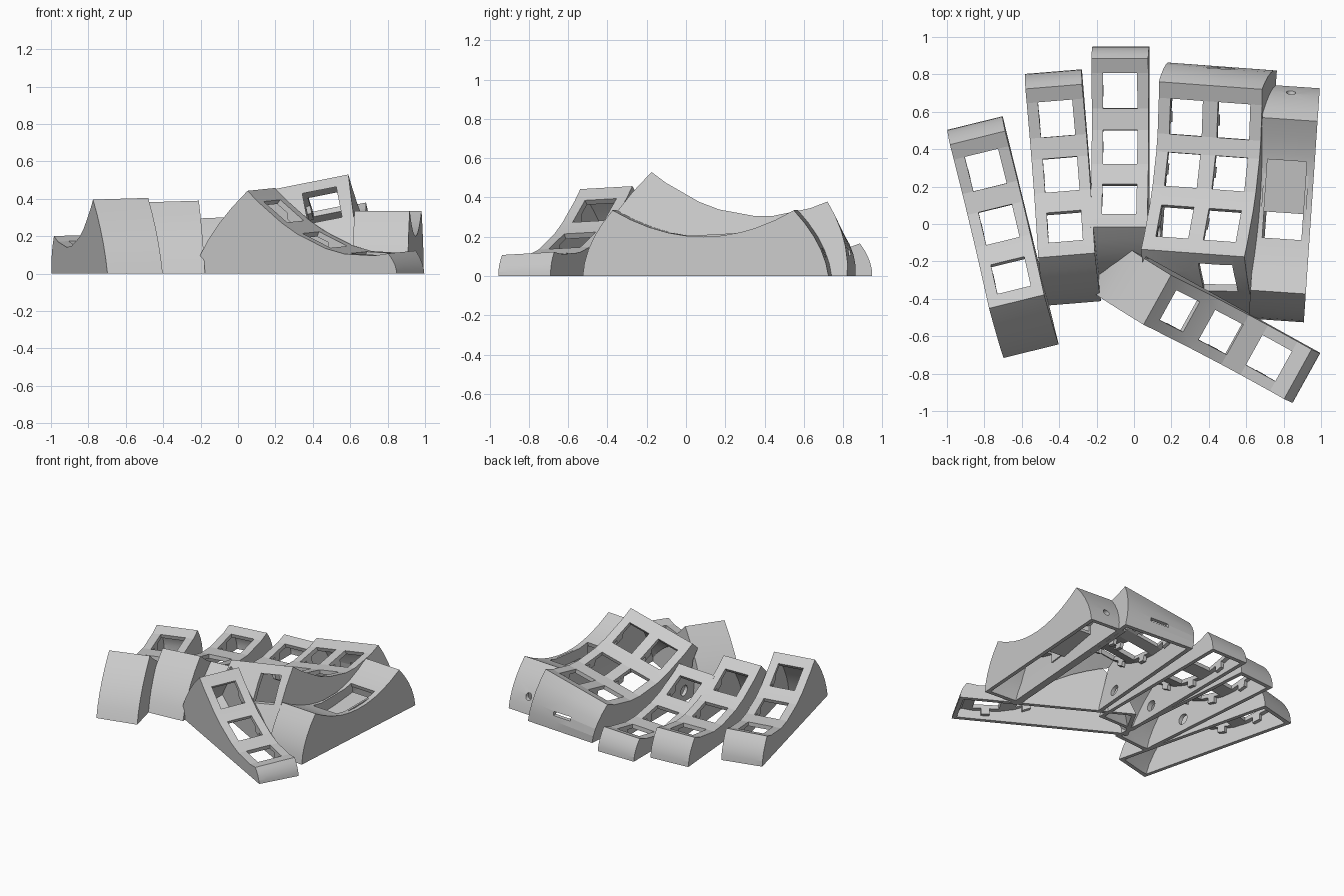
import bpy, bmesh
from math import radians, sin, cos
from mathutils import Matrix, Vector

if "Cube" in bpy.data.objects:
    bpy.data.objects.remove(bpy.data.objects["Cube"])

# Single light grey plastic
grey = bpy.data.materials.new("light_grey_plastic")
grey.use_nodes = True
COLOR = (0.6, 0.6, 0.6, 1)
grey.diffuse_color = COLOR
grey.node_tree.nodes["Principled BSDF"].inputs["Base Color"].default_value = COLOR

WALL = 0.03
STEPS = 5


class Frame:
    """Places one key column: x across, s along, z up, leaning by roll."""

    def __init__(self, origin, angle, roll, front, back, sag):
        self.origin, self.angle, self.roll = origin, radians(angle), roll
        self.front, self.back, self.sag = front, back, sag

    def height(self, s):
        (sf, zf), (sb, zb) = self.front, self.back
        t = (s - sf) / (sb - sf)
        return zf + (zb - zf) * t - self.sag * 4 * t * (1 - t)

    def place(self, x, s, z, weight=1):
        z += self.roll * x * weight
        x -= self.roll * z
        c, n = cos(self.angle), sin(self.angle)
        return Vector((self.origin[0] + x * c - s * n,
                       self.origin[1] + x * n + s * c, z))

    def block(self, bm, x, s, drop):
        """Box hanging below the top surface, given as ranges."""
        for v in bmesh.ops.create_cube(bm, size=1)["verts"]:
            px, ps, pd = (r[0] if c < 0 else r[1] for r, c in zip((x, s, drop), v.co))
            v.co = self.place(px, ps, self.height(ps) - pd)


def wall_points(top, foot):
    """Bulging end wall from the foot up to just below the top edge."""
    s_top, z_top = top
    side = 1 if foot > s_top else -1
    points = []
    for i in range(STEPS):
        t = i / STEPS
        s = foot + (s_top - foot) * t + side * 0.4 * z_top * t * (1 - t)
        points.append((s, z_top * t, t))
    return points


def new_object(name, mesh):
    obj = bpy.data.objects.new(name, mesh)
    bpy.context.scene.collection.objects.link(obj)
    return obj


def bake(obj):
    """Replace the mesh by its modified result."""
    graph = bpy.context.evaluated_depsgraph_get()
    mesh = bpy.data.meshes.new_from_object(obj.evaluated_get(graph))
    obj.modifiers.clear()
    obj.data = mesh


def column(name, frame, feet, xs, holes, extra=()):
    """Hollow open-bottomed shell with square openings in its curved top."""
    cuts = {frame.front[0], frame.back[0], *extra}
    for centre, half in holes:
        cuts |= {centre - half, centre + half}
    top = [(s, frame.height(s), 1) for s in sorted(cuts)]
    profile = (wall_points(frame.front, feet[0]) + top
               + wall_points(frame.back, feet[1])[::-1])

    bm = bmesh.new()
    rows = [[bm.verts.new(frame.place(x, *p)) for p in profile] for x in xs]
    for i in range(len(xs) - 1):
        for j in range(len(profile) - 1):
            on_top = profile[j][2] == 1 and profile[j + 1][2] == 1
            mid = (profile[j][0] + profile[j + 1][0]) / 2
            opened = any(abs(mid - c) < h for c, h in holes)
            if not (on_top and opened and i % 2 == 1):
                bm.faces.new((rows[i][j], rows[i + 1][j],
                              rows[i + 1][j + 1], rows[i][j + 1]))
    bm.faces.new(rows[0])
    bm.faces.new(rows[-1][::-1])
    bmesh.ops.recalc_face_normals(bm, faces=bm.faces)
    mesh = bpy.data.meshes.new(name)
    bm.to_mesh(mesh)
    bm.free()
    mesh.materials.append(grey)
    obj = new_object(name, mesh)
    mod = obj.modifiers.new("thickness", 'SOLIDIFY')
    mod.thickness, mod.offset, mod.use_even_offset = WALL, -1, True
    bake(obj)
    for v in obj.data.vertices:
        if v.co.z < 0.005:
            v.co.z = 0
    return obj


def clips(name, frame, xs, holes):
    """Small lugs under the plate on both sides of every opening."""
    bm = bmesh.new()
    for i in range(1, len(xs) - 1, 2):
        for centre, half in holes:
            for x, side in ((xs[i], -1), (xs[i + 1], 1)):
                edge = sorted((x, x + side * 0.025))
                frame.block(bm, edge, (centre - 0.03, centre + 0.03), (0.07, 0.02))
    finish_parts(name, bm)


def finish_parts(name, bm):
    bmesh.ops.recalc_face_normals(bm, faces=bm.faces)
    mesh = bpy.data.meshes.new(name)
    bm.to_mesh(mesh)
    bm.free()
    mesh.materials.append(grey)
    return new_object(name, mesh)


def cut(objs, matrix, round_shape=False):
    """Subtract a unit box or unit cylinder shaped by the matrix."""
    bm = bmesh.new()
    if round_shape:
        bmesh.ops.create_cone(bm, cap_ends=True, segments=24, radius1=0.5,
                              radius2=0.5, depth=1, matrix=matrix)
    else:
        bmesh.ops.create_cube(bm, size=1, matrix=matrix)
    mesh = bpy.data.meshes.new("cutter")
    bm.to_mesh(mesh)
    bm.free()
    cutter = new_object("cutter", mesh)
    cutter.hide_render = True
    for obj in objs:
        mod = obj.modifiers.new("cut", 'BOOLEAN')
        mod.operation, mod.solver, mod.object = 'DIFFERENCE', 'EXACT', cutter
        bake(obj)
    bpy.data.objects.remove(cutter)


def shape(loc, size, turn=0, axis='Z'):
    return (Matrix.Translation(loc) @ Matrix.Rotation(radians(turn), 4, axis)
            @ Matrix.Diagonal((*size, 1)))


# Finger columns: three keys each, the index column is two keys wide
single = [-0.152, -0.092, 0.092, 0.152]
double = [-0.287, -0.222, -0.042, 0.042, 0.222, 0.287]
keys = [(0.37, 0.095), (0.07, 0.09), (-0.208, 0.08)]
index_keys = [(0.27, 0.095), (-0.012, 0.09), (-0.29, 0.085)]
thumb_keys = [(-0.291, 0.07), (-0.043, 0.085), (0.248, 0.09)]

specs = {
    "little_column": (Frame((-0.70, -0.07), 13.8, 0.03, (-0.352, 0.40), (0.548, 0.205), 0.14),
                      (-0.628, 0.628), single, keys),
    "ring_column": (Frame((-0.379, 0.195), 4.7, 0.03, (-0.363, 0.385), (0.542, 0.20), 0.14),
                    (-0.622, 0.622), single, keys),
    "middle_column": (Frame((-0.07, 0.342), 0, 0.04, (-0.357, 0.30), (0.543, 0.16), 0.13),
                      (-0.622, 0.606), single, keys),
    "index_column": (Frame((0.437, 0.287), -4.2, 0.19, (-0.45, 0.475), (0.45, 0.325), 0.14),
                     (-0.79, 0.556), double, index_keys),
    "thumb_column": (Frame((0.507, -0.592), -119, -0.05, (-0.425, 0.45), (0.425, 0.115), 0.125),
                     (-0.77, 0.475), single, thumb_keys),
}
parts = {}
for name, (frame, feet, xs, holes) in specs.items():
    parts[name] = column(name, frame, feet, xs, holes)
    clips(name + "_clips", frame, xs, holes)

# Outer column with a long slot and a sunken tray
outer = Frame((0.803, 0.11), -3.9, 0, (-0.475, 0.335), (0.45, 0.335), 0.135)
arc = [-0.475 + 0.0925 * i for i in range(1, 10)]
parts["outer_column"] = column("outer_column", outer, (-0.627, 0.627),
                               [-0.148, -0.105, 0.105, 0.148], [(0.02, 0.21)], arc)
bm = bmesh.new()
outer.block(bm, (-0.12, 0.12), (-0.05, 0.25), (0.10, 0.08))
for x in (-0.12, 0.105):
    outer.block(bm, (x, x + 0.015), (-0.19, 0.25), (0.10, 0.02))
finish_parts("outer_tray", bm)

# Clear the index column where the thumb column stands
thumb = specs["thumb_column"][0]
index = parts["index_column"]
cut([index], shape((*thumb.place(0, -0.06, 0).xy, 0.2), (0.3, 1.06, 0.56), -119))

# Key opening in the index column's front wall
cut([index], shape((0.45, -0.31, 0.365), (0.185, 0.28, 0.165), -11, 'Y'))

# Cable slot, socket hole and wiring passages
cut([index], shape((0.465, 0.82, 0.12), (0.15, 0.16, 0.03), -4))
cut([parts["outer_column"]],
    Matrix.Translation((0.84, 0.69, 0.12)) @ Matrix.Rotation(radians(90), 4, 'X')
    @ Matrix.Diagonal((0.05, 0.05, 0.16, 1)), True)
cut([parts[n] for n in ("little_column", "ring_column", "middle_column", "index_column")],
    Matrix.Translation((-0.2, -0.05, 0.09)) @ Matrix.Rotation(radians(90), 4, 'Y')
    @ Matrix.Diagonal((0.08, 0.08, 0.72, 1)), True)

# Smooth the bulging walls, keep plates and rims crisp
for obj in parts.values():
    bpy.ops.object.select_all(action='DESELECT')
    obj.select_set(True)
    bpy.context.view_layer.objects.active = obj
    bpy.ops.object.shade_smooth_by_angle(angle=radians(9))
